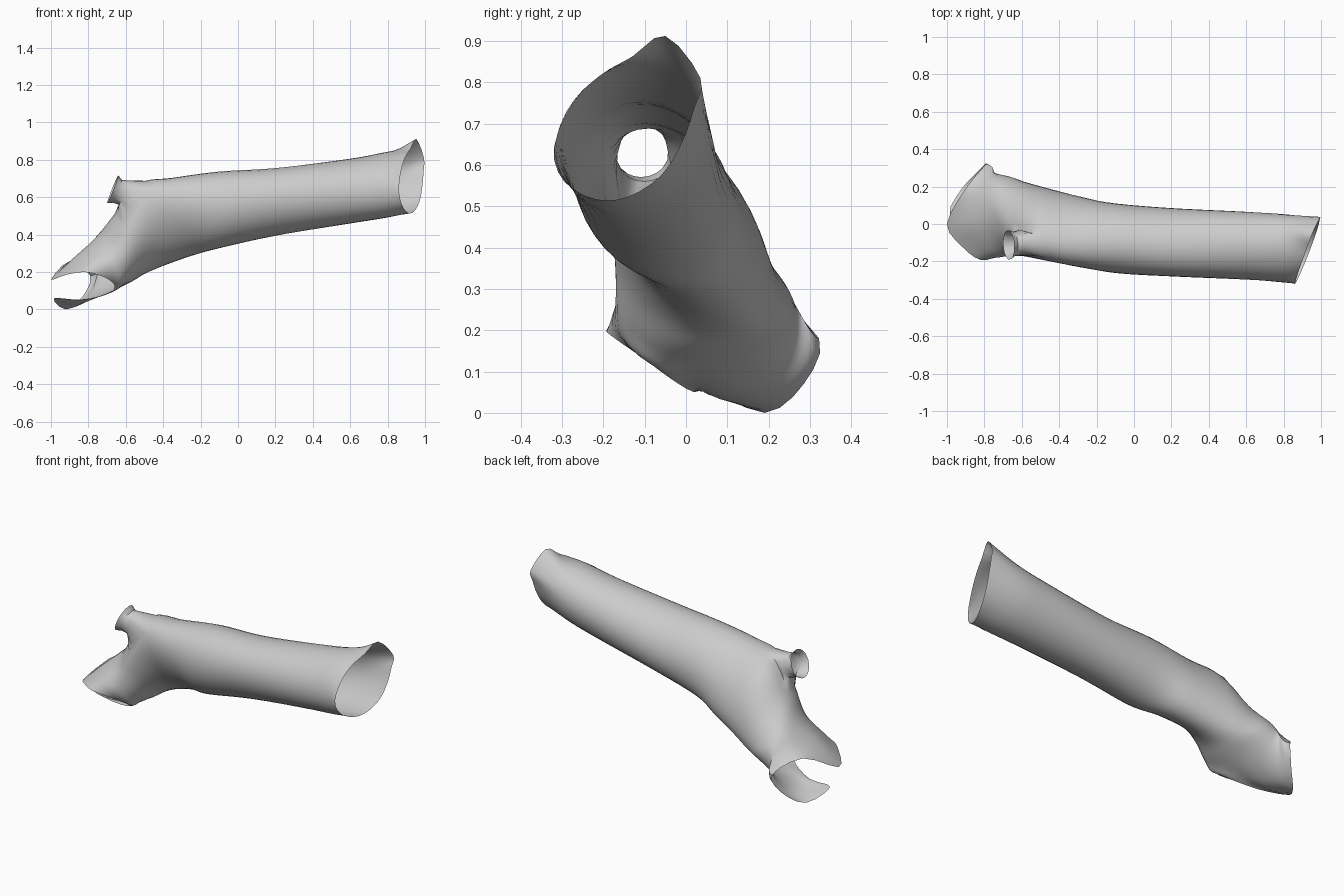
import bpy, bmesh, math
from mathutils import Vector

cube = bpy.data.objects.get("Cube")
if cube:
    bpy.data.objects.remove(cube, do_unlink=True)

SIDES = 36   # points around the tube
STEPS = 5    # rows between two neighbouring sections


def spline(a, b, c, d, t):
    """Catmull-Rom point between b and c."""
    return 0.5 * (2 * b + (c - a) * t + (2 * a - 5 * b + 4 * c - d) * t * t
                  + (3 * b - a - 3 * c + d) * t ** 3)


def section(top, bottom, front, back, lean=0, roll=0, yaw=0):
    """Elliptical section: top and bottom as (x, z), front and back as y."""
    mid = Vector(((top[0] + bottom[0]) / 2, (front + back) / 2, (top[1] + bottom[1]) / 2))
    up = Vector((top[0], mid.y + lean, top[1])) - mid
    side = Vector((yaw, (front - back) / 2, roll))
    angles = [2 * math.pi * i / SIDES for i in range(SIDES)]
    return [mid + up * math.cos(a) + side * math.sin(a) for a in angles]


def rim(points):
    """Closed smooth loop through a few points, top first and then the front."""
    p = [Vector(q) for q in points]
    n, per = len(p), SIDES // len(p)
    return [spline(p[i - 1], p[i], p[(i + 1) % n], p[(i + 2) % n], k / per)
            for i in range(n) for k in range(per)]


# Slanted, peaked rim of the wide upper end: (y, z) on a sloping plane
upper_yz = [(-.13, .862), (-.21, .815), (-.275, .745), (-.32, .64), (-.295, .56), (-.22, .517),
            (-.14, .523), (-.06, .575), (-.01, .655), (.02, .74), (.035, .81), (-.05, .912)]
upper_rim = rim([(.86 + .405 * (y + .32) - .06 * (z - .65), y, z) for y, z in upper_yz])

# Flaring section just before the lower end
flare = rim([(-.88, .02, .275), (-.84, -.09, .265), (-.77, -.168, .25), (-.685, -.172, .215),
             (-.625, -.125, .15), (-.64, -.05, .11), (-.73, .03, .075), (-.82, .09, .038),
             (-.82, .19, .04), (-.785, .27, .1), (-.755, .3, .2), (-.83, .2, .285)])

# Lower rim, notched between its upper tip and lower tongue
lower_rim = rim([(-1, 0, .16), (-.92, -.12, .185), (-.82, -.192, .2), (-.72, -.165, .175),
                 (-.66, -.1, .13), (-.69, -.04, .085), (-.83, .02, .05), (-.985, .055, .06),
                 (-.92, .19, 0), (-.83, .285, .07), (-.79, .322, .18), (-.9, .19, .258)])

sections = [
    upper_rim,
    section((.8, .843), (.8, .492), -.31, .05, .03),
    section((.6, .806), (.6, .46), -.297, .065, .01),
    section((.2, .755), (.2, .395), -.28, .085, 0, .02),
    section((-.1, .735), (-.1, .33), -.262, .11, 0, .03),
    section((-.35, .70), (-.25, .29), -.225, .145, -.03, .04),
    section((-.53, .67), (-.4, .235), -.19, .185, -.05, .04, .02),
    section((-.66, .51), (-.5, .19), -.172, .222, -.04, .03, .03),
    section((-.76, .385), (-.58, .143), -.17, .262, 0, .01, .035),
    flare,
    lower_rim,
]

# Loft the sections into rows
rows = []
last = len(sections) - 1
for s in range(last):
    a, b, c, d = (sections[max(0, min(last, s + k))] for k in (-1, 0, 1, 2))
    for k in range(STEPS):
        rows.append([spline(a[j], b[j], c[j], d[j], k / STEPS) for j in range(SIDES)])
rows.append(sections[-1])

# Skin the open tube, leaving a hole for the side branch
R0, R1, C0, C1 = 29, 35, 0, 5
bm = bmesh.new()
grid = [[bm.verts.new(p) for p in row] for row in rows]
for i in range(len(grid) - 1):
    for j in range(SIDES):
        if R0 <= i < R1 and C0 <= j < C1:
            continue
        k = (j + 1) % SIDES
        bm.faces.new((grid[i][j], grid[i + 1][j], grid[i + 1][k], grid[i][k]))

# Short open side branch grown from the edge of the hole
loop = ([grid[i][C0] for i in range(R0, R1)] + [grid[R1][j] for j in range(C0, C1)]
        + [grid[i][C1] for i in range(R1, R0, -1)] + [grid[R0][j] for j in range(C1, C0, -1)])
middle = sum((v.co for v in loop), Vector()) / len(loop)
axis = Vector((-.93, -.05, .37)).normalized()
spokes = []
for v in loop:
    out = v.co - middle
    spokes.append((out - axis * out.dot(axis)).normalized())
for centre, radius in (((-.61, -.1, .625), .07), ((-.645, -.107, .632), .066),
                       ((-.67, -.112, .643), .08)):
    ring = [bm.verts.new(Vector(centre) + s * radius) for s in spokes]
    for k in range(len(loop)):
        n = (k + 1) % len(loop)
        bm.faces.new((loop[k], loop[n], ring[n], ring[k]))
    loop = ring

# Drop the unused points inside the hole
bmesh.ops.delete(bm, geom=[v for v in bm.verts if not v.link_faces], context='VERTS')

mesh = bpy.data.meshes.new("branched_tube")
bm.to_mesh(mesh)
bm.free()
tube = bpy.data.objects.new("branched_tube", mesh)
bpy.context.collection.objects.link(tube)

grey = bpy.data.materials.new("light_grey")
grey.use_nodes = True
grey.diffuse_color = (.6, .6, .6, 1)
grey.node_tree.nodes["Principled BSDF"].inputs["Base Color"].default_value = (.6, .6, .6, 1)
mesh.materials.append(grey)

bpy.context.view_layer.objects.active = tube
tube.select_set(True)
bpy.ops.object.shade_smooth_by_angle(angle=math.radians(40))
